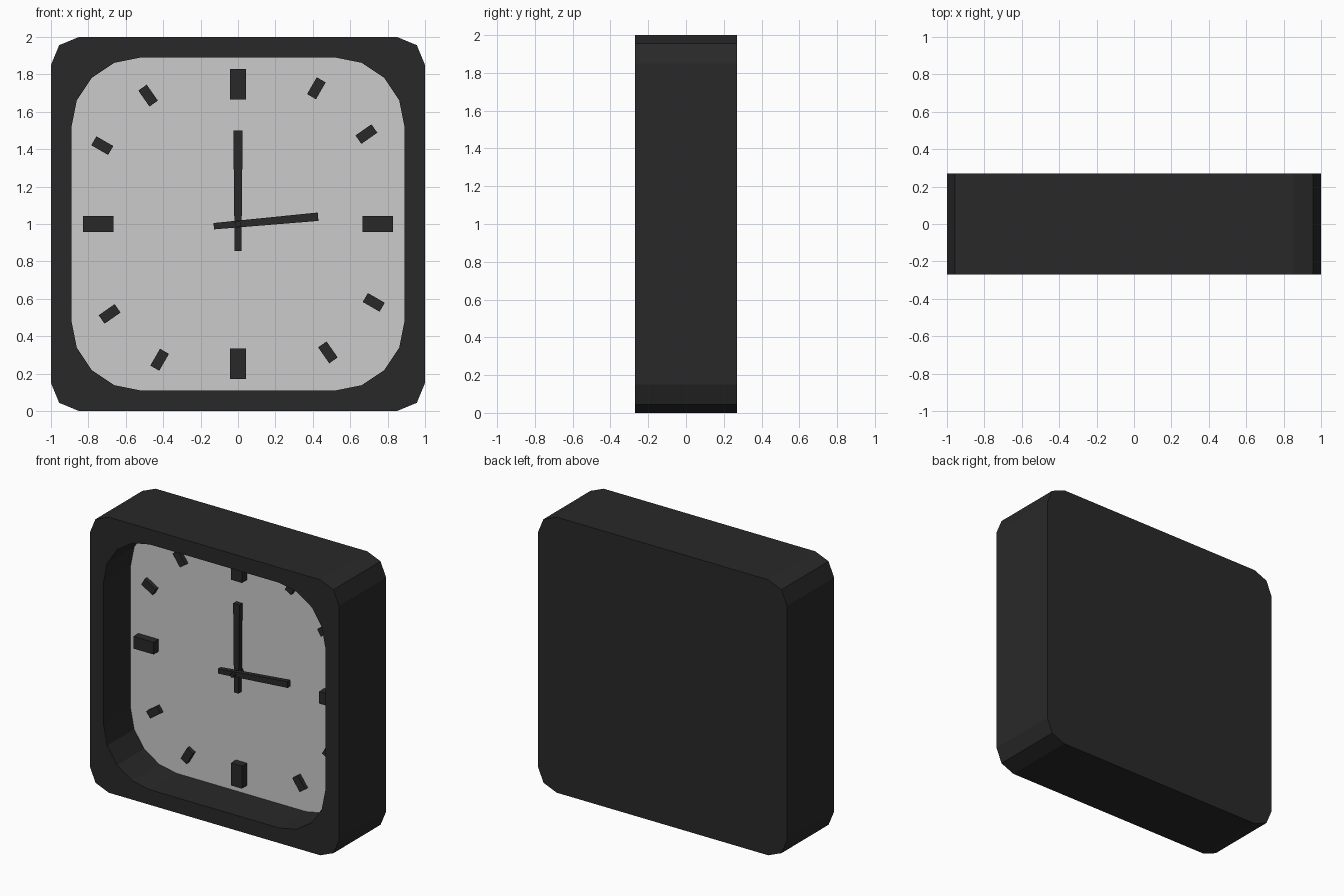
import bpy, bmesh, math
from mathutils import Matrix

if "Cube" in bpy.data.objects:
    bpy.data.objects.remove(bpy.data.objects["Cube"])

dark = bpy.data.materials.new("charcoal")
dark.diffuse_color = (0.022, 0.022, 0.022, 1)
dark.use_nodes = True
dark.node_tree.nodes["Principled BSDF"].inputs["Base Color"].default_value = dark.diffuse_color

FRONT, BACK, DIAL_Y = -0.27, 0.27, 0.04


def finish(bm, name, mat=None):
    bmesh.ops.recalc_face_normals(bm, faces=bm.faces[:])
    me = bpy.data.meshes.new(name)
    bm.to_mesh(me)
    bm.free()
    ob = bpy.data.objects.new(name, me)
    bpy.context.collection.objects.link(ob)
    if mat:
        me.materials.append(mat)
    return ob


def rounded_square(half, radius, segs):
    pts = []
    for q in range(4):
        a0 = q * math.pi / 2
        cx = (half - radius) * (1 if q in (0, 3) else -1)
        cz = (half - radius) * (1 if q in (0, 1) else -1)
        for i in range(segs + 1):
            a = a0 + i * math.pi / 2 / segs
            pts.append((cx + radius * math.cos(a), 1 + cz + radius * math.sin(a)))
    return pts


def loop(bm, pts, y):
    return [bm.verts.new((x, y, z)) for x, z in pts]


def walls(bm, a, b):
    n = len(a)
    for i in range(n):
        j = (i + 1) % n
        bm.faces.new((a[i], a[j], b[j], b[i]))


def prism(name, pts, y0, y1, angle=0.0):
    """Extrude an outline (relative to the clock centre), turned clockwise."""
    bm = bmesh.new()
    c, s = math.cos(angle), math.sin(angle)
    pts = [(x * c + z * s, 1 - x * s + z * c) for x, z in pts]
    a, b = loop(bm, pts, y0), loop(bm, pts, y1)
    walls(bm, a, b)
    bm.faces.new(a)
    bm.faces.new(b)
    return finish(bm, name, dark)


def bar(w0, r0, w1, r1):
    return [(-w0 / 2, r0), (w0 / 2, r0), (w1 / 2, r1), (-w1 / 2, r1)]


# Case: closed back, outer walls, front rim and recess walls
outer = rounded_square(1.0, 0.15, 2)
inner = rounded_square(0.89, 0.37, 4)
bm = bmesh.new()
of, ob_, nf, nb = (loop(bm, outer, FRONT), loop(bm, outer, BACK),
                   loop(bm, inner, FRONT), loop(bm, inner, DIAL_Y))
walls(bm, of, ob_)
walls(bm, nf, nb)
bm.faces.new(ob_)
rim = [bm.edges.get((l[i], l[i - 1])) for l in (of, nf) for i in range(len(l))]
bmesh.ops.triangle_fill(bm, use_beauty=True, edges=rim, normal=(0, -1, 0))
finish(bm, "case", dark)

# Dial at the bottom of the recess
bm = bmesh.new()
f = bm.faces.new(loop(bm, inner, DIAL_Y))
f.normal_update()
if f.normal.y > 0:
    f.normal_flip()
me = bpy.data.meshes.new("dial")
bm.to_mesh(me)
bm.free()
bpy.context.collection.objects.link(bpy.data.objects.new("dial", me))

# Hour markers: large at the quarters, two small between
for q in range(4):
    base = q * 90
    prism("quarter_marker", bar(0.088, 0.665, 0.088, 0.828),
          DIAL_Y - 0.058, DIAL_Y, math.radians(base))
    for d in (30, 55):
        prism("small_marker", bar(0.055, 0.786, 0.055, 0.89),
              DIAL_Y - 0.03, DIAL_Y, math.radians(base + d))

# Tapered hands
prism("minute_hand", bar(0.036, -0.145, 0.05, 0.5), -0.02, 0.015)
prism("hour_hand", bar(0.034, -0.13, 0.045, 0.43), -0.045, -0.01, math.radians(84.8))

# Centre pin
bm = bmesh.new()
bmesh.ops.create_cone(bm, cap_ends=True, segments=8, radius1=0.016, radius2=0.016,
                      depth=0.11, matrix=Matrix.Translation((0, -0.015, 1)) @
                      Matrix.Rotation(math.pi / 2, 4, 'X'))
finish(bm, "centre_pin", dark)
